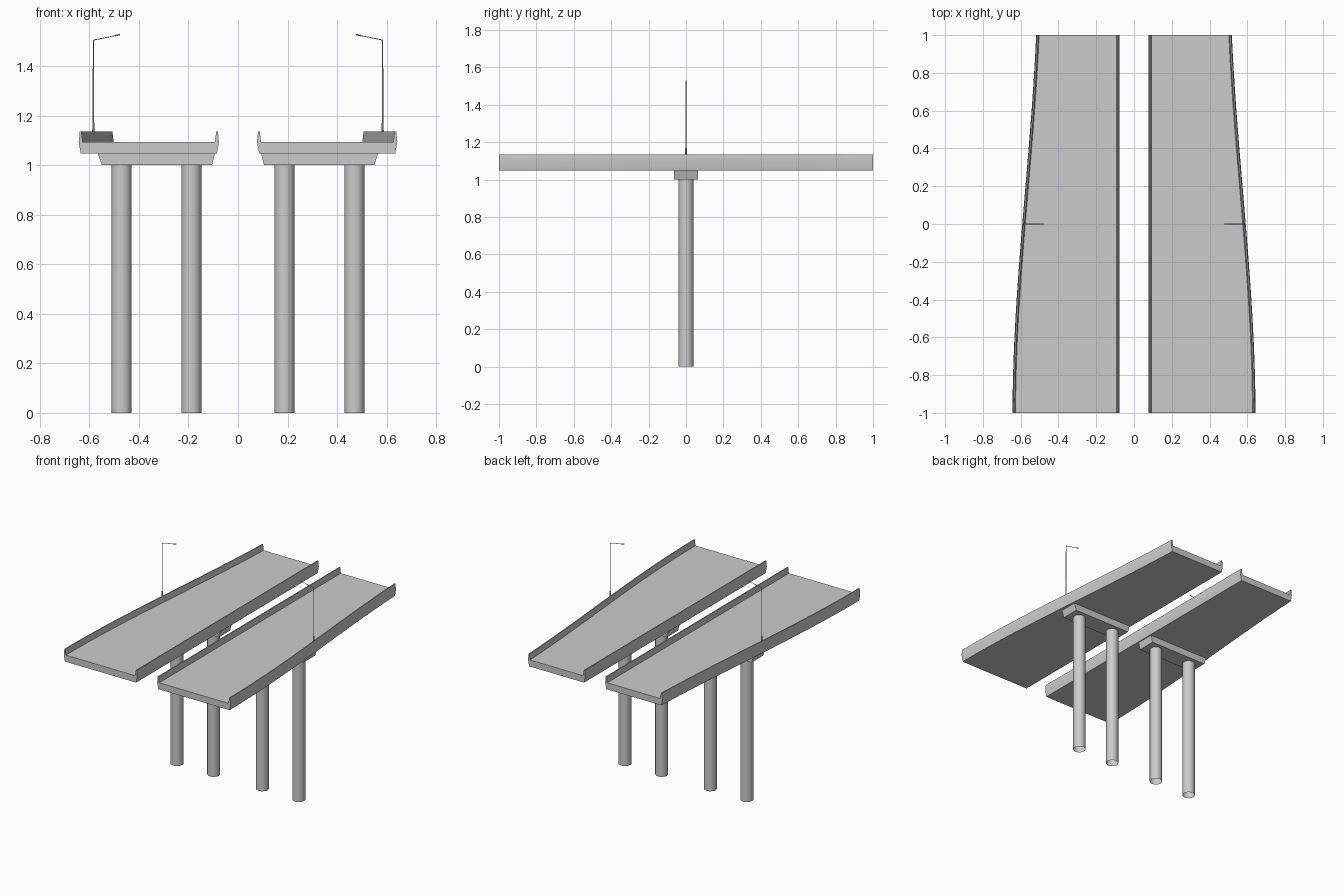
import bpy, bmesh, math
from mathutils import Vector, Matrix

if "Cube" in bpy.data.objects:
    bpy.data.objects.remove(bpy.data.objects["Cube"], do_unlink=True)


def material(name, rgb):
    m = bpy.data.materials.new(name)
    m.use_nodes = True
    m.diffuse_color = (*rgb, 1)
    m.node_tree.nodes["Principled BSDF"].inputs["Base Color"].default_value = (*rgb, 1)
    return m


concrete = material("concrete grey", (0.6, 0.6, 0.6))


def finish(name, bm):
    """Turn a left-hand part into an object mirrored across the median."""
    bmesh.ops.recalc_face_normals(bm, faces=bm.faces)
    mesh = bpy.data.meshes.new(name)
    bm.to_mesh(mesh)
    bm.free()
    mesh.materials.append(concrete)
    obj = bpy.data.objects.new(name, mesh)
    bpy.context.collection.objects.link(obj)
    mod = obj.modifiers.new("Mirror", "MIRROR")
    mod.use_mirror_merge = False
    bpy.ops.object.select_all(action="DESELECT")
    obj.select_set(True)
    bpy.context.view_layer.objects.active = obj
    bpy.ops.object.shade_smooth_by_angle(angle=math.radians(35))


def loft(bm, rings):
    """Skin a row of matching cross-sections and close both ends."""
    rows = [[bm.verts.new(p) for p in ring] for ring in rings]
    for a, b in zip(rows, rows[1:]):
        for i in range(len(a)):
            j = (i + 1) % len(a)
            bm.faces.new((a[i], a[j], b[j], b[i]))
    bm.faces.new(rows[0])
    bm.faces.new(rows[-1])


def rod(bm, start, end, r1, r2, sides, caps=True):
    start, end = Vector(start), Vector(end)
    d = end - start
    turn = d.to_track_quat("Z", "Y").to_matrix().to_4x4()
    bmesh.ops.create_cone(bm, cap_ends=caps, segments=sides, radius1=r1, radius2=r2,
                          depth=d.length, matrix=Matrix.Translation((start + end) / 2) @ turn)


# Road deck: trough section with a parapet each side, tapering along its length
INNER, FRONT, BACK = 0.077, 0.643, 0.518
BOTTOM, ROAD, TOP = 1.048, 1.094, 1.135
SECTION = [(0.008, BOTTOM), (0, ROAD), (0.004, TOP), (0.011, TOP), (0.016, ROAD)]


def outer_edge(y):
    t = (y + 1) / 2
    return FRONT + (BACK - FRONT) * (2.3 * t**2 - 1.3 * t**3)


def deck_ring(y):
    inner = [(INNER + d, y, z) for d, z in SECTION]
    outer = [(outer_edge(y) - d, y, z) for d, z in reversed(SECTION)]
    return inner + outer


bm = bmesh.new()
STEPS = 16
loft(bm, [deck_ring(-1 + 2 * i / STEPS) for i in range(STEPS + 1)])
finish("road_deck", bm)

# Pier cap: beam with sloped ends
bm = bmesh.new()
cap = [(0.105, 1.0), (0.55, 1.0), (0.566, BOTTOM), (0.093, BOTTOM)]
loft(bm, [[(x, y, z) for x, z in cap] for y in (-0.064, 0.064)])
finish("pier_cap", bm)

# Round columns, open at the foot
for name, x in (("inner_column", 0.188), ("outer_column", 0.47)):
    bm = bmesh.new()
    rod(bm, (x, 0, 0), (x, 0, 1.0), 0.0405, 0.0405, 24, caps=False)
    finish(name, bm)

# Street lamp: base sleeve, pole, arm and small head
POLE = 0.584
elbow, tip = Vector((POLE, 0, 1.505)), Vector((0.477, 0, 1.527))
bm = bmesh.new()
rod(bm, (POLE, 0, 1.09), (POLE, 0, 1.17), 0.005, 0.004, 8)
rod(bm, (POLE, 0, 1.17), elbow, 0.003, 0.002, 8)
rod(bm, elbow, tip, 0.002, 0.0015, 8)
rod(bm, elbow.lerp(tip, 0.8), tip, 0.003, 0.003, 8)
finish("street_lamp", bm)
